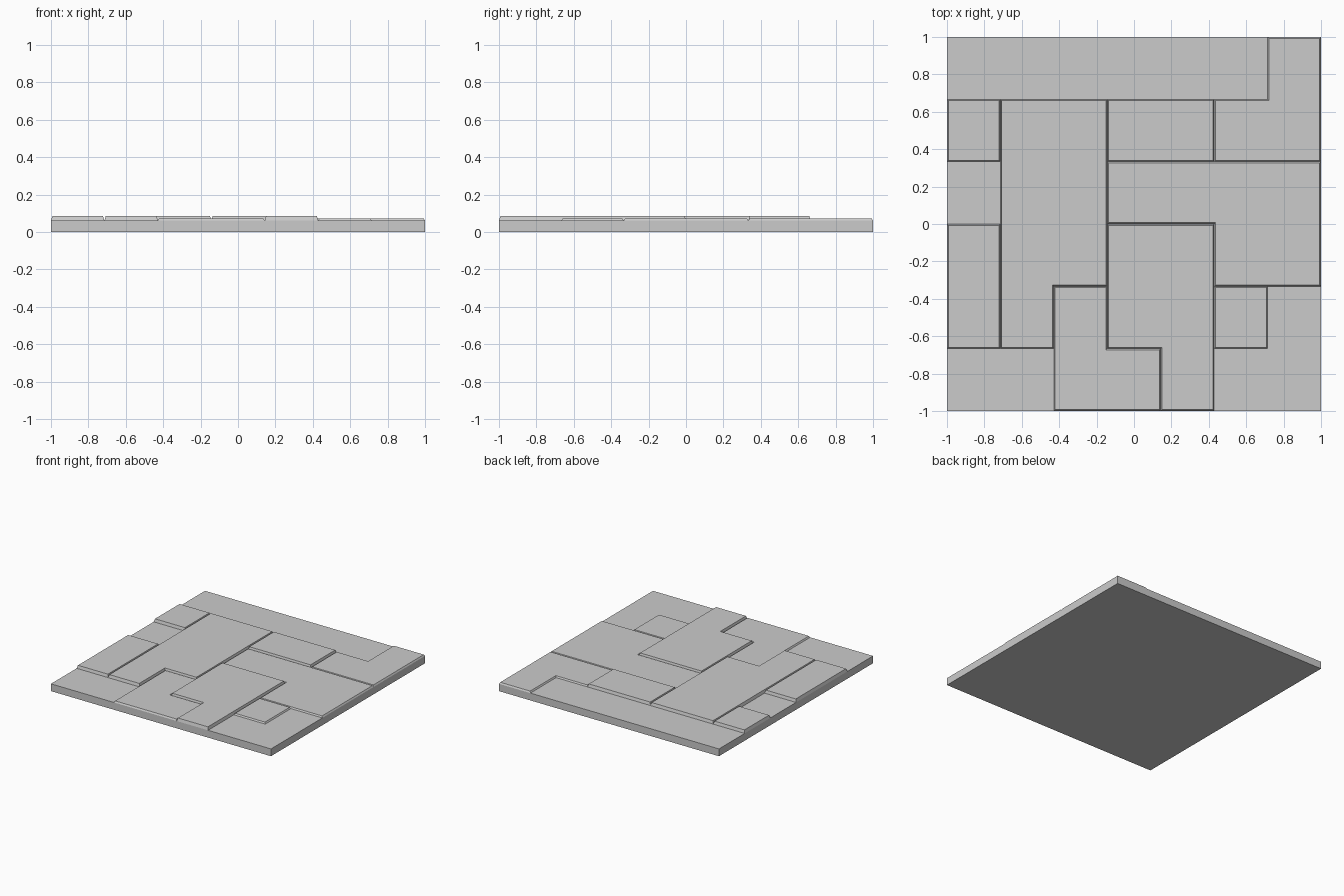
import bpy, bmesh

if "Cube" in bpy.data.objects:
    bpy.data.objects.remove(bpy.data.objects["Cube"])

BASE, MID, HIGH = 0.06, 0.072, 0.084   # level heights
TAPER = 0.007                          # inward lean of the panel walls


def rect(x0, y0, x1, y1):
    return [(x0, y0), (x1, y0), (x1, y1), (x0, y1)]


def make_object(name, bm):
    mesh = bpy.data.meshes.new(name)
    bm.to_mesh(mesh)
    bm.free()
    obj = bpy.data.objects.new(name, mesh)
    bpy.context.collection.objects.link(obj)
    return obj


def panel(name, cells, top):
    """Panel from a counter-clockwise outline on the 7 x 6 cell grid."""
    pts = [(-1 + x * 2 / 7, -1 + y / 3) for x, y in cells]
    n = len(pts)
    bm = bmesh.new()
    if top <= BASE:
        bm.faces.new([bm.verts.new((x, y, BASE)) for x, y in pts])
        return make_object(name, bm)
    low, up = [], []
    for i, (x, y) in enumerate(pts):
        dx = dy = 0
        # sum the inward normals of the two edges meeting here
        for a, b in ((pts[i - 1], pts[i]), (pts[i], pts[(i + 1) % n])):
            ex, ey = b[0] - a[0], b[1] - a[1]
            length = (ex * ex + ey * ey) ** 0.5
            dx -= ey / length
            dy += ex / length
        low.append(bm.verts.new((x, y, BASE)))
        up.append(bm.verts.new((x + dx * TAPER, y + dy * TAPER, top)))
    for i in range(n):
        j = (i + 1) % n
        bm.faces.new((low[i], low[j], up[j], up[i]))
    bm.faces.new(up)
    return make_object(name, bm)


# Base slab, open at the top where the panels cover it
bm = bmesh.new()
bmesh.ops.create_cube(bm, size=1)
for v in bm.verts:
    v.co = (v.co.x * 2, v.co.y * 2, (v.co.z + 0.5) * BASE)
bm.normal_update()
lid = [f for f in bm.faces if f.normal.z > 0.5]
bmesh.ops.delete(bm, geom=lid, context='FACES_ONLY')
make_object("base_slab", bm)

# Flush panels
panel("back_strip", rect(0, 5, 6, 6), BASE)
panel("left_gap", rect(0, 3, 1, 4), BASE)
panel("front_left_floor", rect(0, 0, 2, 1), BASE)
panel("front_right_floor", [(5, 0), (7, 0), (7, 2), (6, 2), (6, 1), (5, 1)], BASE)

# Slightly raised panels
panel("back_right_panel", [(5, 4), (7, 4), (7, 6), (6, 6), (6, 5), (5, 5)], MID)
panel("right_panel", [(3, 3), (5, 3), (5, 2), (7, 2), (7, 4), (3, 4)], MID)
panel("front_panel", [(2, 0), (4, 0), (4, 1), (3, 1), (3, 2), (2, 2)], MID)
panel("small_square_panel", rect(5, 1, 6, 2), MID)

# Highest panels
panel("left_back_panel", rect(0, 4, 1, 5), HIGH)
panel("left_front_panel", rect(0, 1, 1, 3), HIGH)
panel("long_panel", [(1, 1), (2, 1), (2, 2), (3, 2), (3, 5), (1, 5)], HIGH)
panel("back_middle_panel", rect(3, 4, 5, 5), HIGH)
panel("centre_panel", [(4, 0), (5, 0), (5, 3), (3, 3), (3, 1), (4, 1)], HIGH)
